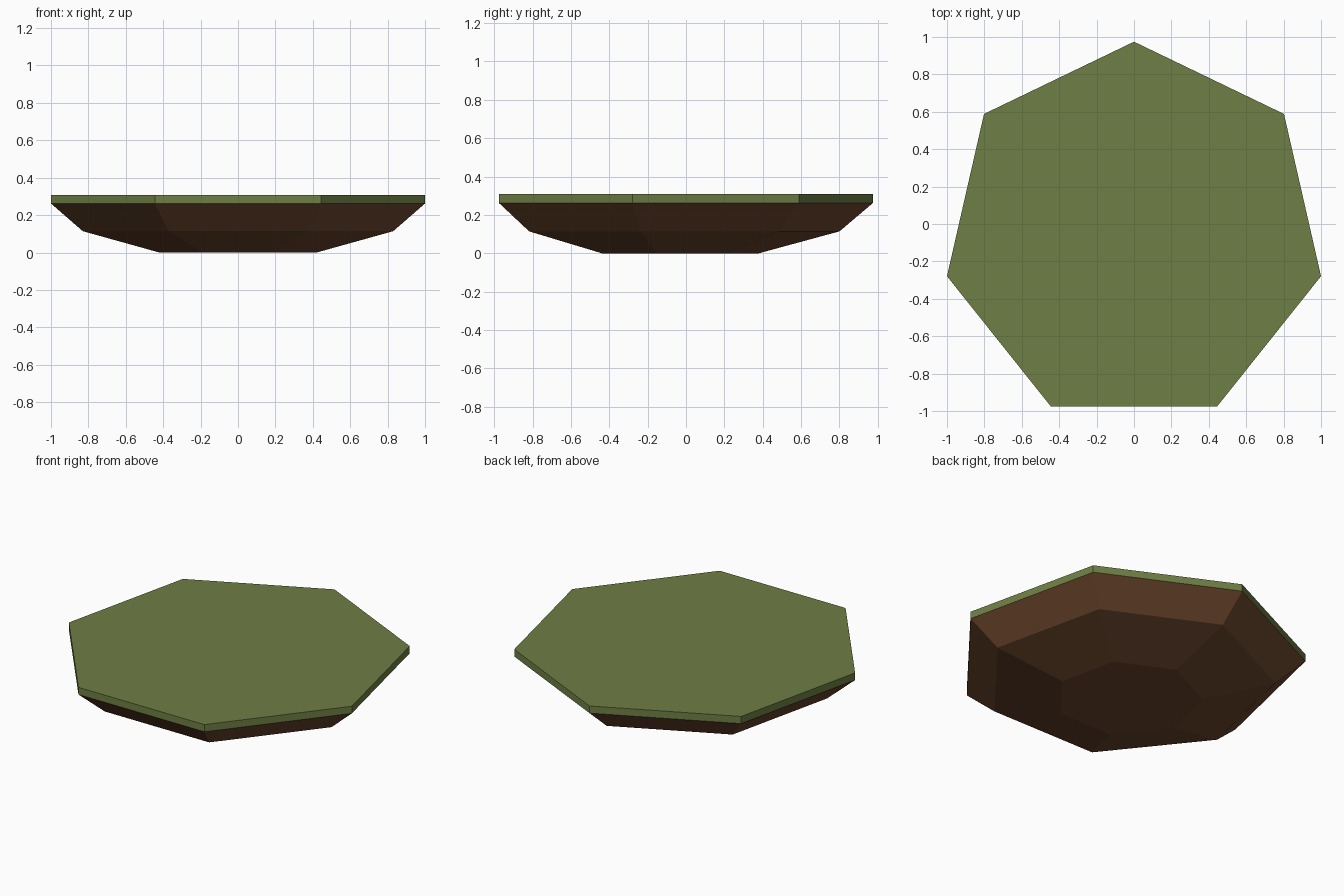
import bpy, bmesh, math

if "Cube" in bpy.data.objects:
    bpy.data.objects.remove(bpy.data.objects["Cube"])

SIDES = 7
CENTRE_Y = -0.051  # centres the heptagon's bounding box


def material(name, colour):
    m = bpy.data.materials.new(name)
    m.diffuse_color = (*colour, 1)
    m.use_nodes = True
    m.node_tree.nodes["Principled BSDF"].inputs["Base Color"].default_value = m.diffuse_color
    return m


def lofted(name, rings, mat, cap_top=True):
    """Stack heptagon rings given as (radius, z), bottom to top."""
    bm = bmesh.new()
    loops = []
    for r, z in rings:
        angles = [math.pi / 2 + 2 * math.pi * k / SIDES for k in range(SIDES)]
        loops.append([bm.verts.new((r * math.cos(a), r * math.sin(a) + CENTRE_Y, z))
                      for a in angles])
    for low, high in zip(loops, loops[1:]):
        for i in range(SIDES):
            j = (i + 1) % SIDES
            bm.faces.new((low[i], low[j], high[j], high[i]))
    if cap_top:
        bm.faces.new(loops[-1])
        if name == "earth_base":
            bm.faces.new(loops[0][::-1])
    mesh = bpy.data.meshes.new(name)
    # the hidden joint between the two parts is left open
    if name == "earth_base":
        top = [f for f in bm.faces if all(v in loops[-1] for v in f.verts)]
        bmesh.ops.delete(bm, geom=top, context='FACES_ONLY')
    bm.to_mesh(mesh)
    bm.free()
    mesh.materials.append(mat)
    obj = bpy.data.objects.new(name, mesh)
    bpy.context.collection.objects.link(obj)
    return obj


grass = material("grass green", (0.156, 0.209, 0.058))
earth = material("earth brown", (0.147, 0.061, 0.026))

# Tapering soil underside
lofted("earth_base", [(0.431, 0.0), (0.851, 0.114), (1.0257, 0.262)], earth)
# Thin grass slab on top
lofted("grass_top", [(1.0257, 0.262), (1.0257, 0.308)], grass)
